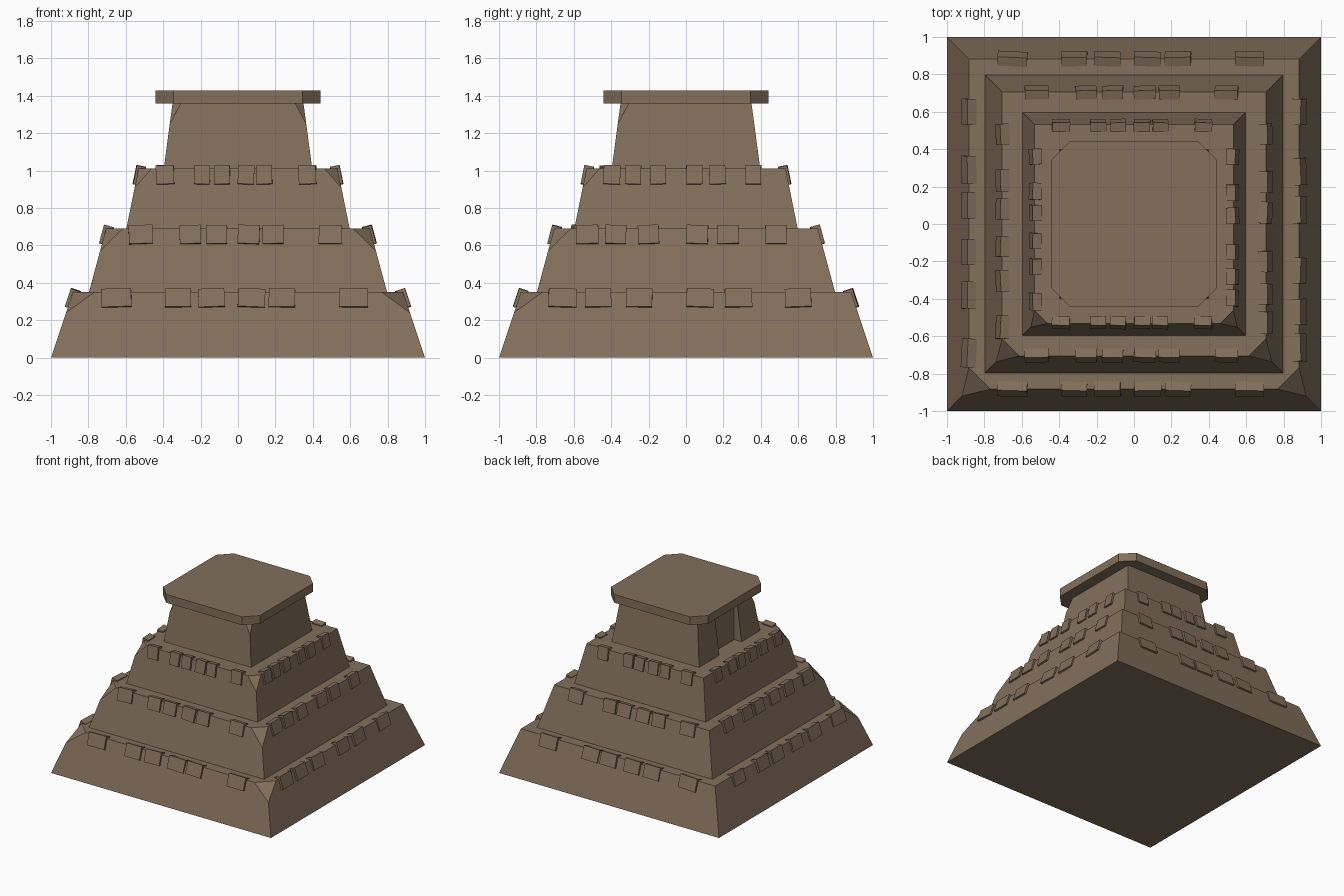
import bpy, bmesh, math, random
from mathutils import Matrix, Vector

if "Cube" in bpy.data.objects:
    bpy.data.objects.remove(bpy.data.objects["Cube"])

random.seed(4)
stone = bpy.data.materials.new("brown stone")
stone.diffuse_color = (0.225, 0.16, 0.104, 1)
stone.use_nodes = True
stone.node_tree.nodes["Principled BSDF"].inputs["Base Color"].default_value = stone.diffuse_color


def finish(bm, name):
    me = bpy.data.meshes.new(name)
    bm.to_mesh(me)
    bm.free()
    me.materials.append(stone)
    ob = bpy.data.objects.new(name, me)
    bpy.context.collection.objects.link(ob)
    return ob


def hull(points, name):
    bm = bmesh.new()
    for p in points:
        bm.verts.new(p)
    bmesh.ops.convex_hull(bm, input=bm.verts[:])
    bmesh.ops.dissolve_limit(bm, angle_limit=0.01, verts=bm.verts[:], edges=bm.edges[:])
    bmesh.ops.recalc_face_normals(bm, faces=bm.faces[:])
    return finish(bm, name)


def tier(name, z0, z1, bot, top, chip, drop):
    """Sloped storey whose two front corners are chipped at the top."""
    pts = [(sx * bot, sy * bot, z0) for sx in (-1, 1) for sy in (-1, 1)]
    e = top + (bot - top) * drop / (z1 - z0)
    for s in (-1, 1):
        pts += [(s * top, top, z1),
                (s * top, -top + chip, z1), (s * (top - chip), -top, z1),
                (s * e, -e, z1 - drop)]
    return hull(pts, name)


# name, bottom z, top z, bottom half width, top half width, chip size, chip depth
TIERS = [("lower_tier", 0, 0.35, 1.0, 0.883, 0.115, 0.11),
         ("second_tier", 0.35, 0.69, 0.797, 0.705, 0.09, 0.12),
         ("third_tier", 0.69, 1.01, 0.597, 0.532, 0.07, 0.10),
         ("shrine", 1.01, 1.36, 0.397, 0.35, 0.045, 0.11)]
tiers = [tier(*t) for t in TIERS]

# doorway recess on the left side of the shrine
bm = bmesh.new()
bmesh.ops.create_cube(bm, size=1, matrix=Matrix.Translation((-0.43, -0.01, 1.1))
                      @ Matrix.Diagonal((0.2, 0.29, 0.4, 1)))
cutter = finish(bm, "doorway_cutter")
cutter.hide_render = True
mod = tiers[3].modifiers.new("doorway", 'BOOLEAN')
mod.operation = 'DIFFERENCE'
mod.object = cutter
bpy.context.view_layer.objects.active = tiers[3]
bpy.ops.object.modifier_apply(modifier="doorway")
bpy.data.objects.remove(cutter)

# roof slab with cut corners
h, c = 0.44, 0.345
hull([p for z in (1.36, 1.428) for sx in (-1, 1) for sy in (-1, 1)
      for p in ((sx * h, sy * c, z), (sx * c, sy * h, z))], "roof_slab")

# rim stones leaning on the top edge of each tier: (centre, width)
FRONT = [(-0.65, 0.16), (-0.32, 0.14), (-0.142, 0.14), (0.072, 0.145), (0.235, 0.14), (0.618, 0.155)]
SIDE = [(0.6, 0.14), (0.28, 0.145), (0.075, 0.145), (-0.25, 0.14), (-0.47, 0.14), (-0.66, 0.15)]
LEFT = [(0.6, 0.14), (0.29, 0.15), (0.1, 0.14), (-0.15, 0.14), (-0.38, 0.145), (-0.69, 0.155)]
for k, (name, z0, z1, bot, top, _, _) in enumerate(TIERS[:3]):
    bm = bmesh.new()
    lean = math.atan2(bot - top, z1 - z0)
    scale = 1 - 0.2 * k
    # the row is laid out facing -y, then turned to each side
    for turn, row, flip in ((0, FRONT, 1), (90, SIDE, 1), (180, FRONT, -1), (270, LEFT, -1)):
        for pos, width in row:
            zc = z1 - 0.036
            yc = -(top + (bot - top) * (z1 - zc) / (z1 - z0)) + 0.012
            m = (Matrix.Rotation(math.radians(turn), 4, 'Z')
                 @ Matrix.Translation((flip * pos * scale, yc, zc))
                 @ Matrix.Rotation(-lean, 4, 'X')
                 @ Matrix.Rotation(random.uniform(-0.04, 0.04), 4, 'Y')
                 @ Matrix.Rotation(random.uniform(-0.05, 0.05), 4, 'Z')
                 @ Matrix.Diagonal((width * scale, 0.05, 0.102, 1)))
            bmesh.ops.create_cube(bm, size=1, matrix=m)
    finish(bm, name + "_rim_stones")
